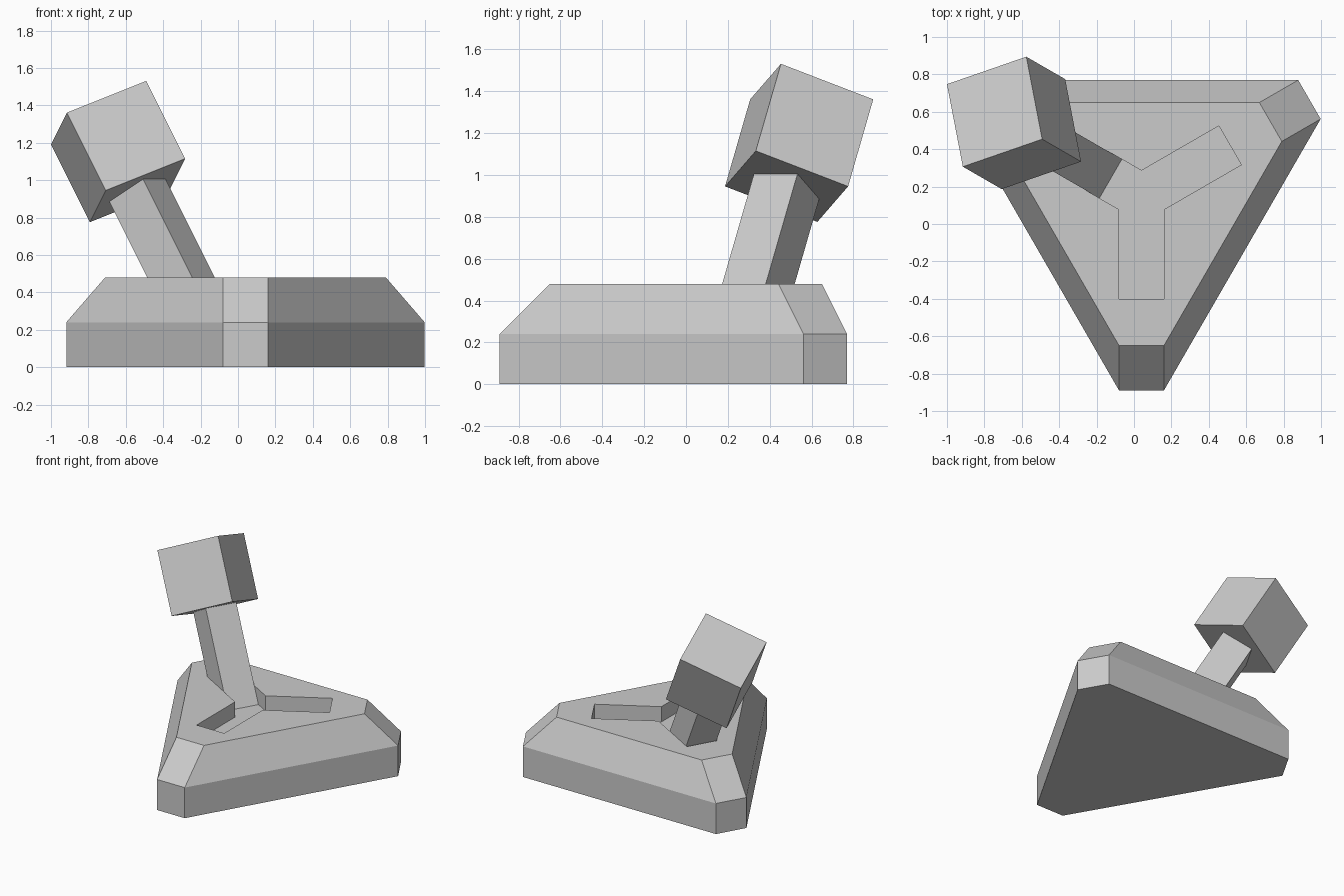
import bpy, bmesh
from math import radians, cos, sin
from mathutils import Matrix, Vector

cube = bpy.data.objects.get("Cube")
if cube:
    bpy.data.objects.remove(cube, do_unlink=True)

CENTRE = Vector((0.04, 0.147, 0))
HALF = 0.12                      # half width of corners, slot arms and shaft
ARMS = [radians(a) for a in (-90, 30, 150)]

grey = bpy.data.materials.new("plain grey")
grey.use_nodes = True
grey.diffuse_color = (0.6, 0.6, 0.6, 1)
grey.node_tree.nodes["Principled BSDF"].inputs["Base Color"].default_value = (0.6, 0.6, 0.6, 1)


def make_object(name, bm):
    bmesh.ops.recalc_face_normals(bm, faces=bm.faces)
    mesh = bpy.data.meshes.new(name)
    bm.to_mesh(mesh)
    bm.free()
    mesh.materials.append(grey)
    obj = bpy.data.objects.new(name, mesh)
    bpy.context.collection.objects.link(obj)
    return obj


def three_arm_ring(radius, z, notched=False):
    """Outline with a flat end on each arm, optionally notched between arms."""
    points = []
    for a in ARMS:
        out = Vector((cos(a), sin(a), 0))
        side = Vector((-sin(a), cos(a), 0))
        points += [out * radius - side * HALF, out * radius + side * HALF]
        if notched:
            b = a + radians(60)
            points.append(Vector((cos(b), sin(b), 0)) * HALF / sin(radians(60)))
    return [CENTRE + p + Vector((0, 0, z)) for p in points]


def loft(name, rings):
    bm = bmesh.new()
    loops = [[bm.verts.new(p) for p in ring] for ring in rings]
    for low, high in zip(loops, loops[1:]):
        for i in range(len(low)):
            j = (i + 1) % len(low)
            bm.faces.new((low[i], low[j], high[j], high[i]))
    bm.faces.new(loops[0][::-1])
    bm.faces.new(loops[-1])
    return make_object(name, bm)


# Bevelled three-cornered base
base = loft("base", [three_arm_ring(1.037, 0), three_arm_ring(1.037, 0.24),
                     three_arm_ring(0.797, 0.48)])

# Three-way slot cut into the top
cutter = loft("slot_cutter", [three_arm_ring(0.547, 0.36, True),
                              three_arm_ring(0.547, 0.7, True)])
cutter.hide_render = True
cut = base.modifiers.new("slot", "BOOLEAN")
cut.operation = "DIFFERENCE"
cut.solver = "EXACT"
cut.object = cutter
bpy.context.view_layer.objects.active = base
bpy.ops.object.modifier_apply(modifier=cut.name)
bpy.data.objects.remove(cutter, do_unlink=True)

# Lever frame: centred on the knob, leaning outward along the rear right arm
reach = Vector((cos(ARMS[2]), sin(ARMS[2]), 0)) * 0.787
lever = (Matrix.Translation(CENTRE + reach + Vector((0, 0, 1.153)))
         @ Matrix.Rotation(ARMS[2], 4, "Z") @ Matrix.Rotation(radians(30), 4, "Y"))


def lever_box(name, size, offset, twist=0):
    bm = bmesh.new()
    bmesh.ops.create_cube(bm, size=1, matrix=lever @ Matrix.Translation((0, 0, offset))
                          @ Matrix.Rotation(radians(twist), 4, "Z")
                          @ Matrix.Diagonal((*size, 1)))
    return make_object(name, bm)


# Shaft rising from the slot, and the cube knob turned an eighth on top
lever_box("lever_shaft", (2 * HALF, 2 * HALF, 0.82), -0.64)
lever_box("lever_knob", (0.48, 0.48, 0.48), 0, 45)
